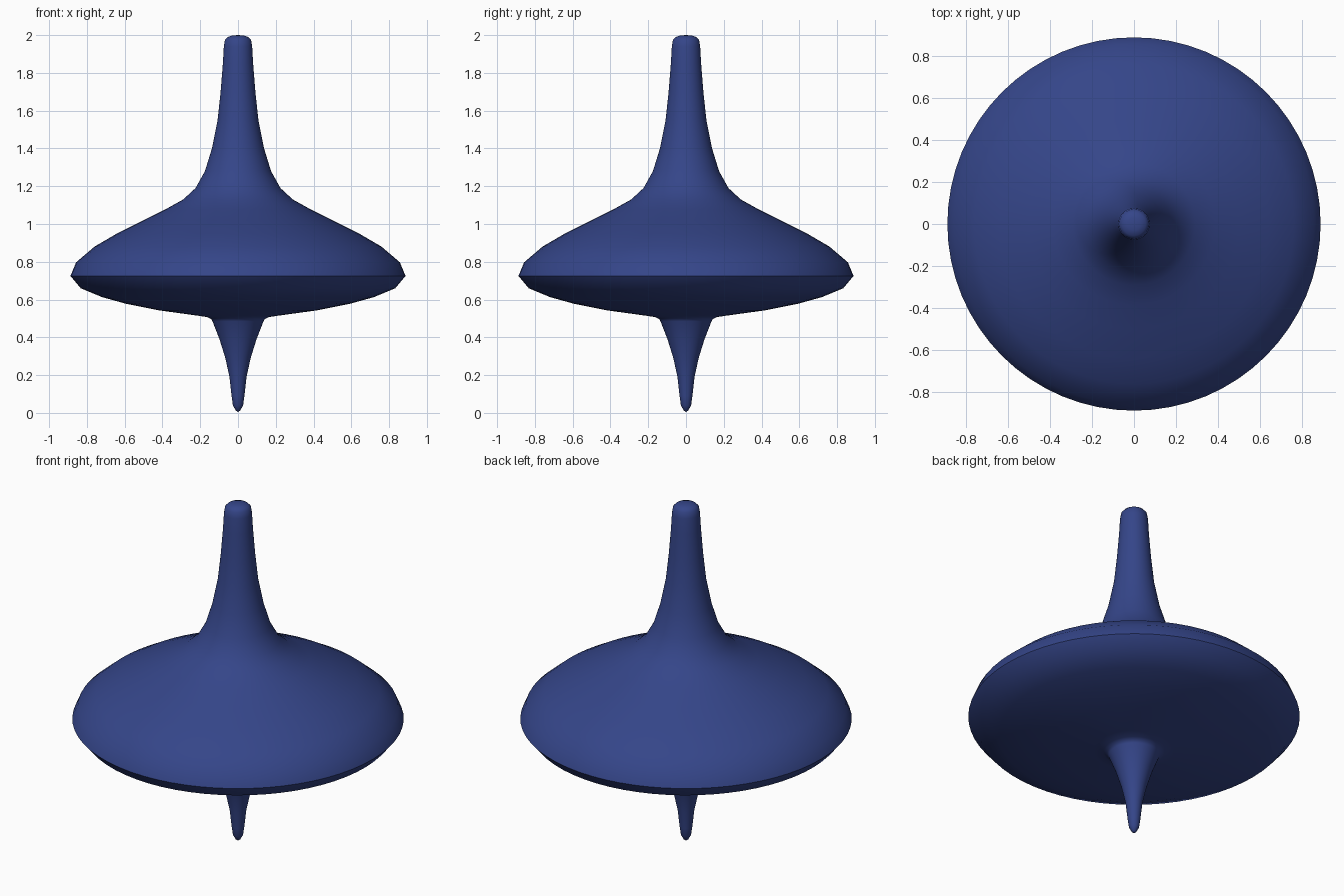
import bpy, bmesh, math

if "Cube" in bpy.data.objects:
    bpy.data.objects.remove(bpy.data.objects["Cube"])


def lathe(name, profile, segments, material):
    """Spin a (radius, height) profile around the z axis."""
    bm = bmesh.new()
    verts = [bm.verts.new((r, 0, z)) for r, z in profile]
    edges = [bm.edges.new(pair) for pair in zip(verts, verts[1:])]
    bmesh.ops.spin(bm, geom=verts + edges, cent=(0, 0, 0), axis=(0, 0, 1),
                   angle=math.tau, steps=segments, use_merge=False)
    bmesh.ops.remove_doubles(bm, verts=bm.verts[:], dist=0.0005)
    bmesh.ops.recalc_face_normals(bm, faces=bm.faces[:])
    mesh = bpy.data.meshes.new(name)
    bm.to_mesh(mesh)
    bm.free()
    obj = bpy.data.objects.new(name, mesh)
    bpy.context.collection.objects.link(obj)
    mesh.materials.append(material)
    bpy.context.view_layer.objects.active = obj
    obj.select_set(True)
    bpy.ops.object.shade_smooth_by_angle(angle=math.radians(40))
    obj.select_set(False)
    return obj


blue = bpy.data.materials.new("blue")
blue.diffuse_color = (0.035, 0.06, 0.25, 1)
blue.use_nodes = True
blue.node_tree.nodes["Principled BSDF"].inputs["Base Color"].default_value = blue.diffuse_color

# pointed foot
foot = [(0, 0.005), (0.012, 0.013), (0.027, 0.04), (0.034, 0.09), (0.045, 0.19),
        (0.067, 0.29), (0.098, 0.39), (0.135, 0.485)]
# wide disc: underside, sharp rim, domed shoulder
disc = [(0.142, 0.497), (0.163, 0.507), (0.215, 0.515), (0.42, 0.543), (0.59, 0.577),
        (0.72, 0.613), (0.833, 0.66), (0.887, 0.725), (0.857, 0.797), (0.76, 0.88),
        (0.64, 0.95), (0.50, 1.02), (0.385, 1.077), (0.29, 1.13)]
# slender handle
handle = [(0.225, 1.19), (0.175, 1.28), (0.138, 1.40), (0.108, 1.55), (0.092, 1.70),
          (0.080, 1.85), (0.075, 1.94), (0.069, 1.975), (0.055, 1.99), (0.03, 1.998), (0, 2)]

lathe("spinning_top", foot + disc + handle, 64, blue)
